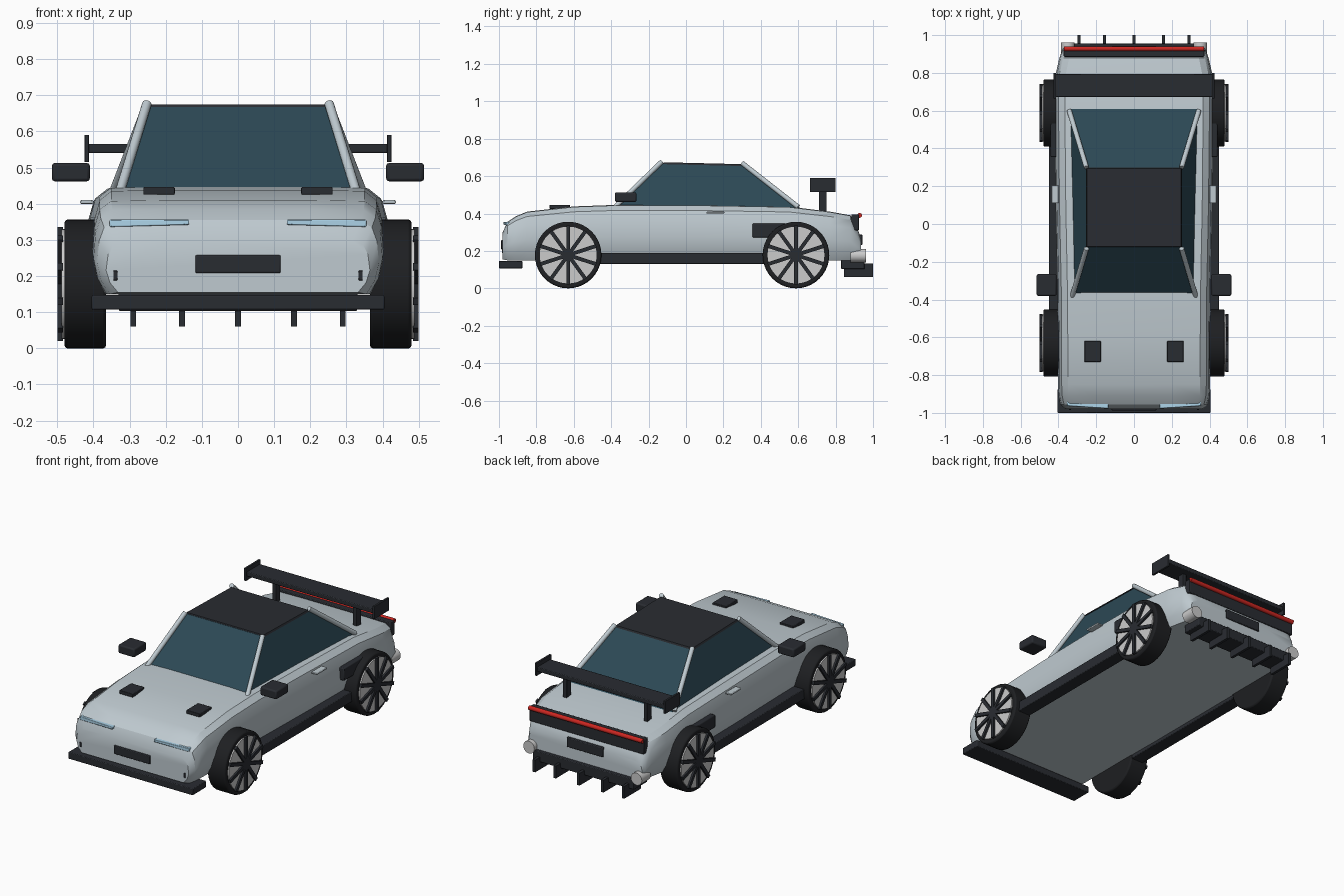
import bpy, bmesh, math
from mathutils import Vector, Matrix

if "Cube" in bpy.data.objects:
    bpy.data.objects.remove(bpy.data.objects["Cube"])


def material(name, r, g, b):
    m = bpy.data.materials.new(name)
    m.diffuse_color = (r, g, b, 1)
    m.use_nodes = True
    m.node_tree.nodes["Principled BSDF"].inputs["Base Color"].default_value = m.diffuse_color
    return m


PAINT = material("paint", 0.52, 0.59, 0.63)
SILVER = material("silver", 0.55, 0.57, 0.58)
BLACK = material("black_trim", 0.022, 0.025, 0.031)
RUBBER = material("rubber", 0.013, 0.014, 0.016)
GLASS = material("glass", 0.025, 0.065, 0.09)
RED = material("red_light", 0.6, 0.02, 0.015)
BLUE = material("headlight_blue", 0.42, 0.66, 0.82)


def finish(name, bm, mat, bevel=0, mirror=False, angle=30):
    bmesh.ops.recalc_face_normals(bm, faces=bm.faces)
    me = bpy.data.meshes.new(name)
    bm.to_mesh(me)
    bm.free()
    me.materials.append(mat)
    ob = bpy.data.objects.new(name, me)
    bpy.context.collection.objects.link(ob)
    if bevel:
        b = ob.modifiers.new("bevel", 'BEVEL')
        b.width, b.segments, b.limit_method = bevel, 2, 'ANGLE'
    if mirror:
        ob.modifiers.new("mirror", 'MIRROR')
    bpy.ops.object.select_all(action='DESELECT')
    bpy.context.view_layer.objects.active = ob
    ob.select_set(True)
    bpy.ops.object.shade_smooth_by_angle(angle=math.radians(angle))
    return ob


def add_box(bm, lo, hi, rot=Matrix()):
    lo, hi = Vector(lo), Vector(hi)
    size = hi - lo
    bmesh.ops.create_cube(bm, size=1, matrix=rot @ Matrix.Translation((lo + hi) / 2)
                          @ Matrix.Diagonal((*size, 1)))


def box(name, lo, hi, mat, bevel=0.004, mirror=False):
    bm = bmesh.new()
    add_box(bm, lo, hi)
    return finish(name, bm, mat, bevel, mirror)


def add_rod(bm, a, b, r, n=32):
    a, b = Vector(a), Vector(b)
    d = b - a
    bmesh.ops.create_cone(bm, cap_ends=True, segments=n, radius1=r, radius2=r, depth=d.length,
                          matrix=Matrix.Translation((a + b) / 2) @ d.to_track_quat('Z', 'Y').to_matrix().to_4x4())


def rod(name, a, b, r, mat, n=32, bevel=0, mirror=False):
    bm = bmesh.new()
    add_rod(bm, a, b, r, n)
    return finish(name, bm, mat, bevel, mirror)


def loft(name, rings, mat, bevel=0):
    bm = bmesh.new()
    rows = [[bm.verts.new(p) for p in ring] for ring in rings]
    n = len(rows[0])
    for a, b in zip(rows, rows[1:]):
        for i in range(n):
            bm.faces.new((a[i], a[(i + 1) % n], b[(i + 1) % n], b[i]))
    bm.faces.new(rows[0])
    bm.faces.new(rows[-1])
    return finish(name, bm, mat, bevel)


# Body shell: cross-sections given as y, half width, bottom z, top z
SECTIONS = [(-0.98, 0.365, 0.155, 0.30), (-0.955, 0.39, 0.15, 0.355), (-0.91, 0.4, 0.15, 0.385),
            (-0.85, 0.403, 0.15, 0.41), (-0.6, 0.403, 0.15, 0.438), (-0.35, 0.405, 0.15, 0.447),
            (0.1, 0.415, 0.15, 0.445), (0.55, 0.42, 0.15, 0.437), (0.77, 0.42, 0.15, 0.41),
            (0.88, 0.395, 0.15, 0.39), (0.92, 0.38, 0.15, 0.31), (0.935, 0.37, 0.155, 0.27)]
SHAPE = [(0.91, 0), (0.97, 0.18), (1, 0.42), (0.985, 0.72), (0.95, 0.9), (0.87, 0.99), (0.5, 1)]
rings = []
for y, w, zb, zt in SECTIONS:
    half = [(w * u, y, zb + (zt - zb) * v) for u, v in SHAPE]
    rings.append(half + [(-x, yy, z) for x, yy, z in reversed(half)])
loft("body_shell", rings, PAINT)

# Glass cabin, roof panel and pillars
loft("cabin_glass", [
    [(-0.318, -0.38, 0.43), (0.318, -0.38, 0.43), (0.337, 0.61, 0.43), (-0.337, 0.61, 0.43)],
    [(-0.25, -0.125, 0.668), (0.25, -0.125, 0.668), (0.25, 0.295, 0.658), (-0.25, 0.295, 0.658)]], GLASS)
loft("roof_panel", [
    [(-0.255, -0.125, 0.664), (0.255, -0.125, 0.664), (0.255, 0.3, 0.654), (-0.255, 0.3, 0.654)],
    [(-0.25, -0.12, 0.674), (0.25, -0.12, 0.674), (0.25, 0.295, 0.664), (-0.25, 0.295, 0.664)]], BLACK)
rod("front_pillars", (0.328, -0.385, 0.43), (0.252, -0.13, 0.677), 0.013, PAINT, 16, mirror=True)
rod("rear_pillars", (0.343, 0.6, 0.435), (0.252, 0.3, 0.67), 0.013, PAINT, 16, mirror=True)

# Wheels: tyre, pale rim disc, dark spokes and hub
for end, yc in (("front", -0.63), ("rear", 0.588)):
    zc = 0.178
    rod(end + "_tyres", (0.365, yc, zc), (0.48, yc, zc), 0.178, RUBBER, 40, 0.008, True)
    rod(end + "_rims", (0.47, yc, zc), (0.488, yc, zc), 0.152, SILVER, 40, 0, True)
    bm = bmesh.new()
    for i in range(10):
        turn = Matrix.Translation((0, yc, zc)) @ Matrix.Rotation(math.tau * i / 10, 4, 'X')
        add_box(bm, (0.484, -0.01, 0.02), (0.499, 0.01, 0.158), turn)
    add_rod(bm, (0.48, yc, zc), (0.499, yc, zc), 0.032, 20)
    finish(end + "_wheel_spokes", bm, BLACK, 0, True)

# Lower trim
box("front_splitter", (-0.405, -1.0, 0.107), (0.405, -0.875, 0.147), BLACK)
box("side_skirts", (0.37, -0.5, 0.13), (0.45, 0.47, 0.19), BLACK, mirror=True)
box("rear_diffuser", (-0.33, 0.83, 0.103), (0.33, 0.955, 0.163), BLACK)
bm = bmesh.new()
for x in (-0.29, -0.155, 0, 0.155, 0.29):
    add_box(bm, (x - 0.008, 0.845, 0.06), (x + 0.008, 1.0, 0.132))
finish("diffuser_fins", bm, BLACK)

# Side details
box("mirrors", (0.41, -0.38, 0.462), (0.515, -0.265, 0.513), BLACK, 0.008, True)
box("door_handles", (0.4, 0.11, 0.4), (0.437, 0.205, 0.41), PAINT, 0.003, True)
box("side_intakes", (0.4, 0.355, 0.272), (0.442, 0.6, 0.347), BLACK, 0.006, True)

# Bonnet vents
box("bonnet_vents", (0.175, -0.73, 0.425), (0.262, -0.62, 0.446), BLACK, 0.003, True)

# Nose: headlights that taper inward, plate and corner ducts
bm = bmesh.new()
add_box(bm, (0.135, -0.975, 0.336), (0.355, -0.93, 0.356))
for v in bm.verts:
    if v.co.x < 0.2:
        v.co.z = max(v.co.z, 0.342)
        v.co.y -= 0.002
    else:
        v.co.y += 0.012
finish("headlights", bm, BLUE, 0.003, True)
box("front_plate", (-0.118, -0.988, 0.208), (0.118, -0.965, 0.258), BLACK)
box("corner_ducts", (0.333, -0.984, 0.188), (0.345, -0.96, 0.215), BLACK, 0.002, True)

# Tail: dark panel, light bar, plate and exhausts
box("tail_panel", (-0.372, 0.885, 0.31), (0.372, 0.925, 0.396), BLACK)
rod("tail_light_bar", (-0.37, 0.928, 0.39), (0.37, 0.928, 0.39), 0.013, RED, 16)
box("rear_plate", (-0.118, 0.92, 0.232), (0.118, 0.943, 0.288), BLACK)
rod("exhausts", (0.35, 0.88, 0.175), (0.35, 0.962, 0.175), 0.036, SILVER, 24, 0, True)

# Rear wing with end plates and struts
box("wing_blade", (-0.415, 0.672, 0.54), (0.415, 0.795, 0.566), BLACK)
box("wing_end_plates", (0.412, 0.662, 0.515), (0.425, 0.8, 0.59), BLACK, 0.002, True)
box("wing_struts", (0.25, 0.71, 0.4), (0.275, 0.752, 0.545), BLACK, 0.003, True)
